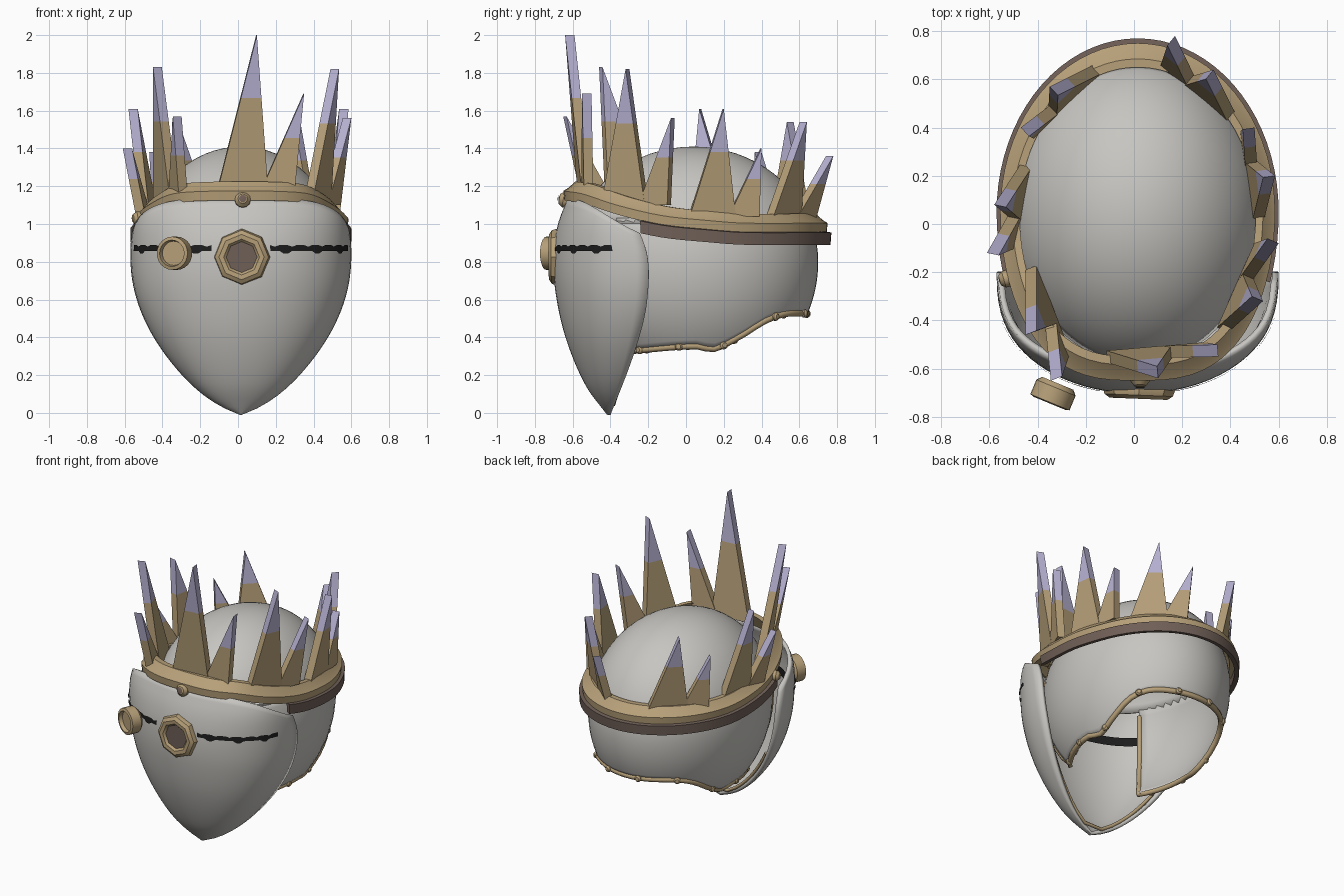
import bpy, bmesh, math
from math import sin, cos, radians, asin, pi, sqrt
from mathutils import Vector

cube = bpy.data.objects.get("Cube")
if cube:
    bpy.data.objects.remove(cube)

CX = 0.015  # plane of symmetry


def material(name, rgb):
    m = bpy.data.materials.new(name)
    m.use_nodes = True
    m.diffuse_color = (*rgb, 1)
    m.node_tree.nodes["Principled BSDF"].inputs["Base Color"].default_value = (*rgb, 1)
    return m


BONE = material("pale grey", (0.57, 0.56, 0.53))
BRASS = material("tan brass", (0.47, 0.35, 0.19))
LILAC = material("lilac", (0.47, 0.44, 0.64))
LEATHER = material("brown leather", (0.16, 0.115, 0.095))
BLACK = material("black", (0.012, 0.012, 0.012))


def lookup(table, t):
    """Smooth interpolation in a list of (key, value) pairs."""
    t = min(max(t, table[0][0]), table[-1][0])
    last = len(table) - 1

    def slope(i):
        (a, p), (b, q) = table[max(i - 1, 0)], table[min(i + 1, last)]
        return (q - p) / (b - a)

    for i in range(last):
        (a, p), (b, q) = table[i], table[i + 1]
        if t <= b:
            h, u = b - a, (t - a) / (b - a)
            w = u * u * (3 - 2 * u)
            return (p + (q - p) * w + h * slope(i) * u * (1 - u) ** 2
                    - h * slope(i + 1) * u * u * (1 - u))


def finish(name, bm, mats, smooth=True):
    bmesh.ops.remove_doubles(bm, verts=bm.verts, dist=0.0005)
    bmesh.ops.recalc_face_normals(bm, faces=bm.faces)
    me = bpy.data.meshes.new(name)
    bm.to_mesh(me)
    bm.free()
    ob = bpy.data.objects.new(name, me)
    bpy.context.collection.objects.link(ob)
    for m in mats:
        me.materials.append(m)
    if smooth:
        bpy.ops.object.select_all(action='DESELECT')
        ob.select_set(True)
        bpy.context.view_layer.objects.active = ob
        bpy.ops.object.shade_smooth_by_angle(angle=radians(35))
    return ob


def grid(name, rows, mat, wrap_rows=False, wrap_cols=False, thick=0, caps=False):
    """Skin a list of equally long point rows."""
    bm = bmesh.new()
    v = [[bm.verts.new(p) for p in r] for r in rows]
    n, m = len(v), len(v[0])
    for i in range(n if wrap_rows else n - 1):
        for j in range(m if wrap_cols else m - 1):
            k, l = (i + 1) % n, (j + 1) % m
            bm.faces.new((v[i][j], v[i][l], v[k][l], v[k][j]))
    if caps:
        bm.faces.new(v[0])
        bm.faces.new(v[-1])
    ob = finish(name, bm, [mat])
    if thick:
        s = ob.modifiers.new("thickness", 'SOLIDIFY')
        s.thickness, s.offset = thick, 0


def tube(name, pts, radius, mat):
    cu = bpy.data.curves.new(name, 'CURVE')
    cu.dimensions = '3D'
    cu.bevel_depth, cu.bevel_resolution = radius, 1
    cu.use_fill_caps = True
    sp = cu.splines.new('POLY')
    sp.points.add(len(pts) - 1)
    for p, q in zip(sp.points, pts):
        p.co = (*q, 1)
    cu.materials.append(mat)
    ob = bpy.data.objects.new(name, cu)
    bpy.context.collection.objects.link(ob)


def turned(name, profile, loc, axis, mat, sides=20):
    """Lathe (radius, height) pairs around an axis."""
    rot = Vector(axis).to_track_quat('Z', 'Y')
    rows = [[Vector(loc) + rot @ Vector((r * cos(a), r * sin(a), h)) for r, h in profile]
            for a in (2 * pi * i / sides for i in range(sides))]
    grid(name, rows, mat, wrap_rows=True)


def rivet(name, loc, axis, r):
    turned(name, [(0, r * .6), (r * .6, r * .5), (r, 0), (r, -r * .6)], loc, axis, BRASS, 12)


# Skull shell: a full cap, and a guard for cheeks and neck that is open at the face
EDGE = [(-.4, .33), (.05, .355), (.19, .34), (.345, .41), (.465, .49), (.565, .525), (.7, .525)]
RISE = 0.6
BROW = asin(.2 / RISE)


def shell(deg, phi, grow=1.0):
    s = cos(phi) if phi > 0 else sqrt(1 - .8 * sin(phi) ** 2)
    a = radians(deg)
    return Vector((CX + .53 * s * grow * sin(a), .04 - .65 * s * grow * cos(a), .8 + RISE * sin(phi)))


def shell_edge(deg):
    return asin((lookup(EDGE, .04 - .65 * cos(radians(deg))) - .8) / RISE)


cheek = [48 + 264 * i / 48 for i in range(49)]
grid("skull_cap", [[shell(d * 6, BROW + (pi / 2 - BROW) * j / 14) for j in range(15)]
                   for d in range(60)], BONE, wrap_rows=True, thick=0.02)
rows = []
for d in cheek:
    e = shell_edge(d)
    rows.append([shell(d, e + (BROW + .05 - e) * j / 14) for j in range(15)])
grid("cheek_and_neck_guard", rows, BONE, thick=0.02)

# Riveted rim round the open edge of the shell
low = shell_edge(48)
side = [low + (.3 - low) * j / 8 for j in range(9)]
rim = [shell(48, p) for p in reversed(side)]
rim += [shell(d, shell_edge(d), 1.01) for d in cheek]
rim += [shell(312, p) for p in side]
tube("shell_rim", rim, 0.018, BRASS)
for i in range(1, 49, 5):
    p = shell(cheek[i], shell_edge(cheek[i]), 1.04)
    rivet("rim_rivet", p, (p.x - CX, p.y - .04, 0), 0.022)

# Face mask
WIDTH = [(0, 0), (.04, .09), (.1, .185), (.2, .295), (.35, .415), (.5, .5), (.65, .552), (.8, .572),
         (.95, .565), (1.05, .535), (1.13, .48)]
FRONT = [(0, -.41), (.15, -.52), (.4, -.625), (.65, -.68), (.85, -.69), (1, -.665), (1.13, -.615)]
REAR = [(0, -.4), (.25, -.3), (.45, -.235), (.6, -.205), (.8, -.2), (.93, -.235), (1.13, -.34)]


def mask(s, z, out=0):
    a = s * pi / 2
    yr = lookup(REAR, z)
    return Vector((CX + (lookup(WIDTH, z) + out) * sin(a),
                   yr + (lookup(FRONT, z) - out - yr) * abs(cos(a)) ** .8, z))


rows = []
for i in range(41):
    s = -1 + i / 20
    top = 1.13 - .18 * s ** 4
    rows.append([mask(s, top * j / 28) for j in range(29)])
grid("face_mask", rows, BONE, thick=0.025)
lip = [j * .45 / 10 for j in range(1, 11)]
tube("mask_lip", [mask(-.97, z, -.03) for z in reversed(lip)] + [mask(.97, z, -.03) for z in lip],
     0.012, BRASS)

# Ragged eye slits, with a dark band behind them
for sgn, name in ((-1, "right_eye_slit"), (1, "left_eye_slit")):
    rows = []
    for i in range(25):
        s = sgn * (.17 + .65 * i / 24)
        drop = .045 if i % 8 in (3, 4) else .03
        rows.append([mask(s, .888 - .008 * (i % 4 == 1), .018), mask(s, .888 - drop, .018)])
    grid(name, rows, BLACK)
grid("inner_eye_band", [[mask(-.9 + 1.8 * i / 30, z, -.03) for z in (.84, .9)] for i in range(31)],
     BLACK)

# Crown band and strap
BAND_Z = [(-.65, 1.125), (-.55, 1.11), (-.4, 1.06), (-.25, 1.02), (-.1, .99), (.1, .97), (.3, .955),
          (.75, .955)]


def ring_point(deg, rx, ry, dz):
    s, c = sin(radians(deg)), cos(radians(deg))
    spread = abs(s) ** (.7 if c > 0 else 1)  # squarer at the front
    return (CX + rx * math.copysign(spread, s), .05 - ry * c, lookup(BAND_Z, .05 - .7 * c) + dz)


def ring(name, section, degs, mat, closed):
    grid(name, [[ring_point(d, *p) for p in section] for d in degs], mat,
         wrap_rows=closed, wrap_cols=True, caps=not closed)


full = [i * 5 for i in range(72)]
ring("crown_band", [(.565, .695, 0), (.57, .7, .05), (.55, .675, .065), (.52, .635, .1),
                    (.49, .6, .1), (.53, .65, 0)], full, BRASS, True)
ring("leather_strap", [(.585, .715, -.065), (.585, .72, 0), (.555, .69, .005), (.555, .685, -.06)],
     [66 + 228 * i / 48 for i in range(49)], LEATHER, False)
rivet("front_rivet", (.025, -.65, 1.13), (0, -1, .2), .042)
turned("front_rivet_inlay", [(0, .004), (.02, 0)], (.025, -.677, 1.135), (0, -1, .2), LEATHER, 12)
rivet("side_rivet", (-.54, -.23, 1.03), (-1, -.3, 0), .035)


# Crown spikes: each blade pair has a tall and a short point with lilac tips
def blade_pair(name, start, end, z, tall, short):
    bm = bmesh.new()
    a, b = Vector((*start, z)), Vector((*end, z))
    along = (b - a).normalized()
    inward = Vector((-along.y, along.x, 0)) * .05
    for tip, p, q, f in ((Vector(tall), a, a.lerp(b, .66), .6), (Vector(short), a.lerp(b, .56), b, .55)):
        m, n = p.lerp(tip, f), q.lerp(tip, f)
        for pts, idx in (((p, q, n, m), 0), ((m, n, tip), 1)):
            outer = [bm.verts.new(c) for c in pts]
            inner = [bm.verts.new(c + inward) for c in pts]
            k = len(pts)
            faces = [bm.faces.new(outer), bm.faces.new(inner[::-1])]
            for i in range(k):
                if (idx, i) in ((0, 2), (1, 0)):
                    continue  # shared cut between base and tip
                j = (i + 1) % k
                faces.append(bm.faces.new((outer[i], outer[j], inner[j], inner[i])))
            for fc in faces:
                fc.material_index = idx
    finish(name, bm, [BRASS, LILAC], smooth=False)


blade_pair("front_spikes", (-.11, -.575), (.30, -.54), 1.17, (.1, -.64, 2.0), (.35, -.55, 1.69))
blade_pair("front_left_spikes", (.39, -.45), (.545, -.1), 1.1, (.535, -.32, 1.82), (.6, -.08, 1.56))
blade_pair("left_spikes", (.54, .02), (.49, .39), 1.04, (.585, .2, 1.61), (.50, .40, 1.4))
blade_pair("back_left_spikes", (.42, .46), (.14, .69), 1.03, (.33, .64, 1.54), (.17, .78, 1.36))
blade_pair("back_right_spikes", (-.17, .66), (-.45, .39), 1.03, (-.35, .57, 1.54), (-.47, .4, 1.38))
blade_pair("right_spikes", (-.47, .25), (-.54, -.09), 1.04, (-.58, .08, 1.61), (-.61, -.12, 1.4))
blade_pair("front_right_spikes", (-.45, -.19), (-.31, -.55), 1.11, (-.45, -.46, 1.83),
           (-.345, -.65, 1.57))

# Eyepieces on the mask
axis = (-.04, -1, 0)
turned("ring_eyepiece", [(.085, -.02), (.08, .012), (.095, .028), (.12, .03), (.142, .015),
                         (.15, -.01), (.14, -.04)], (.02, -.695, .825), axis, BRASS, 8)
turned("ring_eyepiece_lens", [(0, .014), (.086, .014)], (.02, -.695, .825), axis, LEATHER, 12)
turned("small_eyepiece", [(0, -.01), (.07, -.01), (.088, .01), (.088, .075), (.07, .08), (.064, .055),
                          (0, .055)], (-.32, -.67, .845), (-.38, -.92, 0), BRASS, 24)
